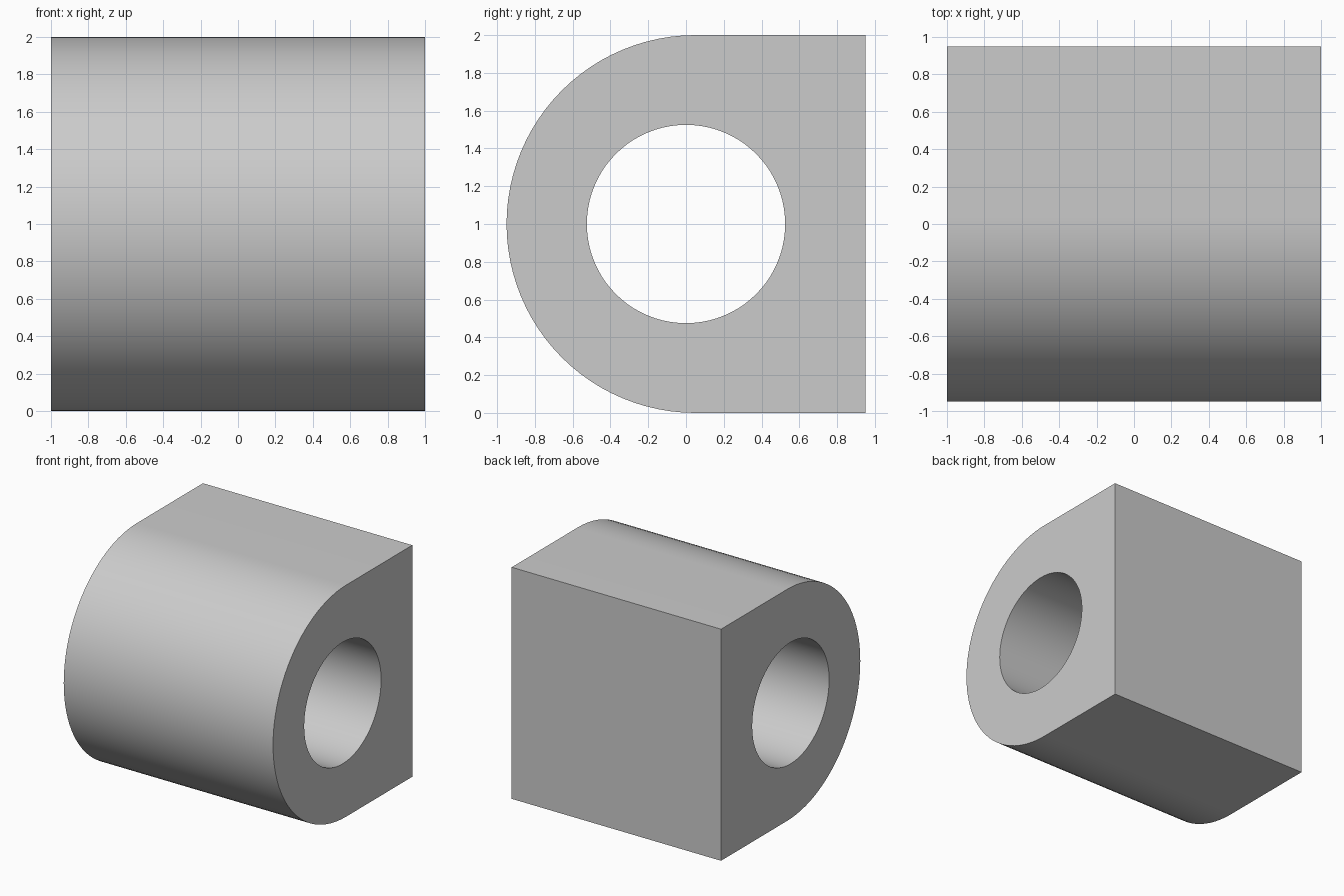
import bpy
import bmesh
from math import cos, sin, pi

if "Cube" in bpy.data.objects:
    bpy.data.objects.remove(bpy.data.objects["Cube"])

LENGTH = 2.0
OUTER_R, OUTER_Y = 1.0, 0.05
BORE_R = 0.525
BACK_Y = 0.95
MID_Z = 1.0


def arc(cy, r, start, end, steps):
    """Points of an arc in the y-z plane, on the left end face."""
    return [(-LENGTH / 2,
             cy + r * cos(start + (end - start) * i / steps),
             MID_Z + r * sin(start + (end - start) * i / steps))
            for i in range(steps + 1)]


def add_loop(bm, points):
    verts = [bm.verts.new(p) for p in points]
    return [bm.edges.new((v, verts[i - 1])) for i, v in enumerate(verts)]


bm = bmesh.new()

# D-shaped outline: rounded front, square back
outline = arc(OUTER_Y, OUTER_R, pi / 2, 3 * pi / 2, 48)
outline += [(-LENGTH / 2, BACK_Y, 0), (-LENGTH / 2, BACK_Y, 2 * MID_Z)]
edges = add_loop(bm, outline)

# Round bore through the whole length
edges += add_loop(bm, arc(0, BORE_R, 0, 2 * pi, 80)[:-1])

# Fill the end face around the bore, then extrude it along x
bmesh.ops.triangle_fill(bm, edges=edges, use_beauty=True, normal=(-1, 0, 0))
result = bmesh.ops.extrude_face_region(bm, geom=bm.faces[:], use_keep_orig=True)
moved = [g for g in result["geom"] if isinstance(g, bmesh.types.BMVert)]
bmesh.ops.translate(bm, verts=moved, vec=(LENGTH, 0, 0))
bmesh.ops.recalc_face_normals(bm, faces=bm.faces[:])

mesh = bpy.data.meshes.new("bored_block")
bm.to_mesh(mesh)
bm.free()
block = bpy.data.objects.new("bored_block", mesh)
bpy.context.collection.objects.link(block)

# Smooth curved walls, crisp rims
bpy.context.view_layer.objects.active = block
block.select_set(True)
bpy.ops.object.shade_smooth_by_angle()
